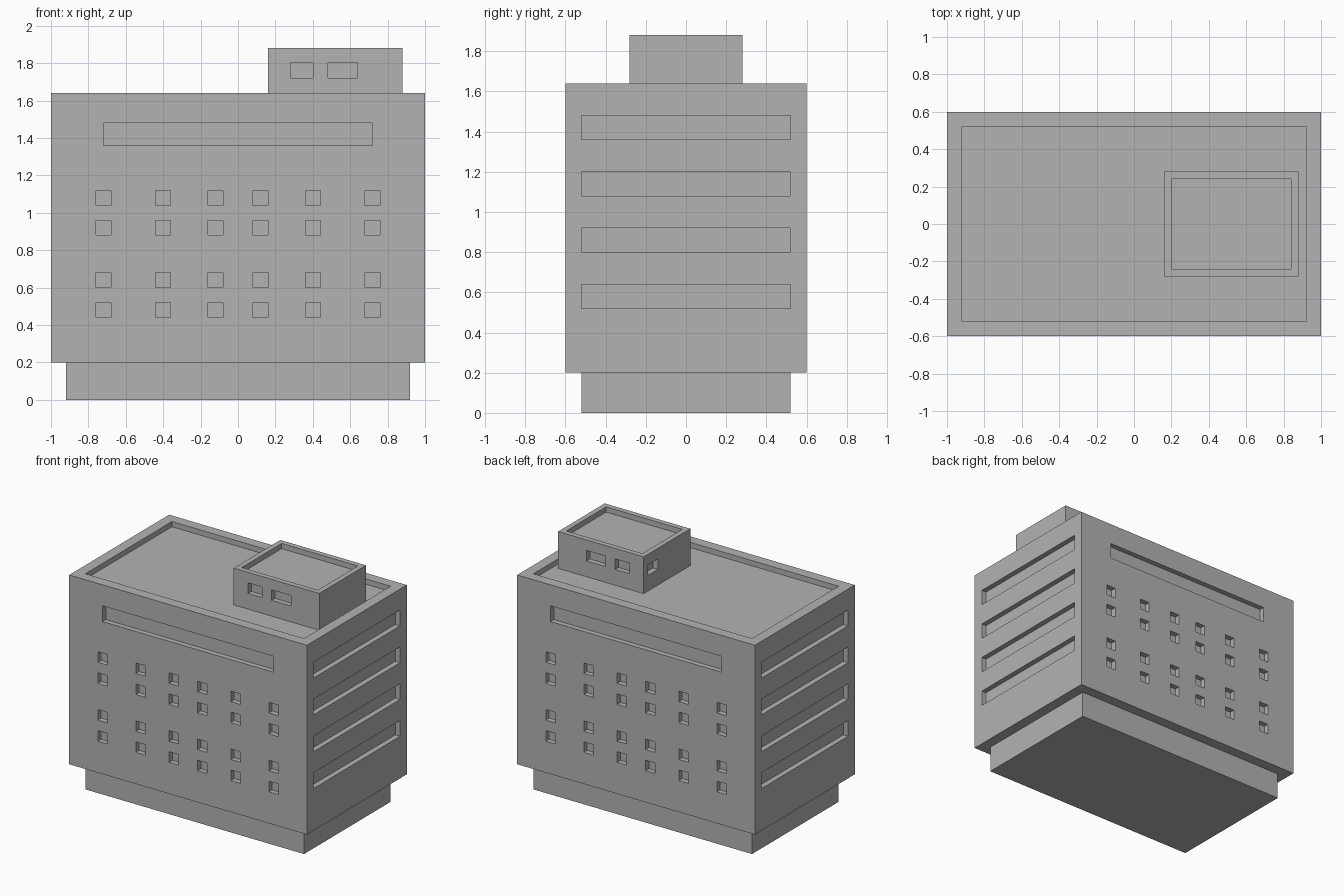
import bpy
import bmesh
from mathutils import Matrix, Vector

if "Cube" in bpy.data.objects:
    bpy.data.objects.remove(bpy.data.objects["Cube"])

concrete = bpy.data.materials.new("concrete_grey")
concrete.use_nodes = True
GREY = (0.45, 0.45, 0.45, 1)
concrete.diffuse_color = GREY
concrete.node_tree.nodes["Principled BSDF"].inputs["Base Color"].default_value = GREY

DEPTH = 0.04   # recess depth of windows and roofs
OUT = 0.02     # how far cutters stick out


def boxes(name, spans):
    """One object made of boxes, each given as (x0, x1), (y0, y1), (z0, z1)."""
    bm = bmesh.new()
    for span in spans:
        lo, hi = (Vector(c) for c in zip(*span))
        m = Matrix.Translation((lo + hi) / 2) @ Matrix.Diagonal((*(hi - lo), 1))
        bmesh.ops.create_cube(bm, size=1, matrix=m)
    mesh = bpy.data.meshes.new(name)
    bm.to_mesh(mesh)
    bm.free()
    mesh.materials.append(concrete)
    obj = bpy.data.objects.new(name, mesh)
    bpy.context.collection.objects.link(obj)
    return obj


def wall_cut(face, side):
    """Depth range of a recess in the wall at distance face, on side +1 or -1."""
    return tuple(sorted((side * (face - DEPTH), side * (face + OUT))))


def carve(obj, spans):
    """Cut all recesses out of the object and bake the result."""
    cutter = boxes("recess_cutter", spans)
    cutter.hide_render = True
    mod = obj.modifiers.new("recesses", "BOOLEAN")
    mod.operation = "DIFFERENCE"
    mod.solver = "EXACT"
    mod.object = cutter
    bpy.context.view_layer.update()
    graph = bpy.context.evaluated_depsgraph_get()
    baked = bpy.data.meshes.new_from_object(obj.evaluated_get(graph))
    obj.modifiers.clear()
    obj.data = baked
    bpy.data.objects.remove(cutter)


# Ground floor plinth
boxes("ground_floor", [((-0.92, 0.92), (-0.52, 0.52), (0, 0.2))])

# Main block: roof tray, ribbon windows and small square windows
main = boxes("main_block", [((-1, 1), (-0.6, 0.6), (0.2, 1.64))])
cuts = [((-0.92, 0.92), (-0.52, 0.52), (1.64 - DEPTH, 1.64 + OUT))]
for side in (-1, 1):
    wall_y = wall_cut(0.6, side)
    wall_x = wall_cut(1, side)
    cuts.append(((-0.72, 0.72), wall_y, (1.36, 1.48)))
    for x in (-0.72, -0.4, -0.12, 0.12, 0.4, 0.72):
        for z in (0.44, 0.6, 0.88, 1.04):
            cuts.append(((x - 0.04, x + 0.04), wall_y, (z, z + 0.08)))
    for floor in range(4):
        z = 0.52 + 0.28 * floor
        cuts.append((wall_x, (-0.52, 0.52), (z, z + 0.12)))
carve(main, cuts)

# Rooftop room: roof tray, two windows front and back, one on the right side
room = boxes("rooftop_room", [((0.16, 0.88), (-0.28, 0.28), (1.64 - DEPTH, 1.88))])
pane = (1.72, 1.8)
cuts = [((0.2, 0.84), (-0.24, 0.24), (1.88 - DEPTH, 1.88 + OUT)),
        ((0.16 - OUT, 0.16 + DEPTH), (0.11, 0.23), pane)]
for side in (-1, 1):
    for x in ((0.28, 0.4), (0.48, 0.64)):
        cuts.append((x, wall_cut(0.28, side), pane))
carve(room, cuts)
